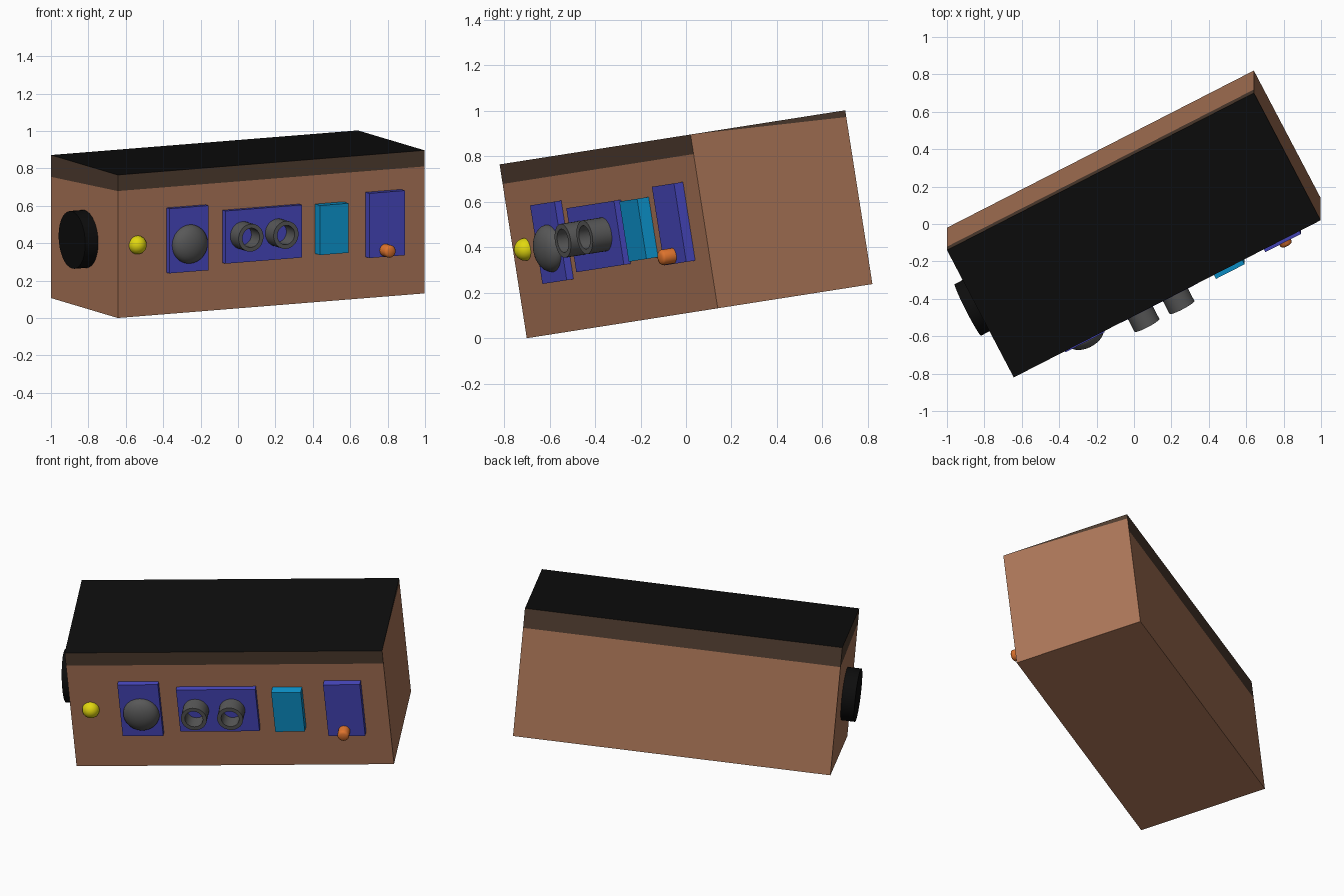
import bpy, bmesh, math
from mathutils import Matrix, Vector

if "Cube" in bpy.data.objects:
    bpy.data.objects.remove(bpy.data.objects["Cube"])

# Whole model is a box turned and tipped slightly forward
L, D, H = 1.848, 0.776, 0.774
YAW, TIP = math.radians(27.4), math.radians(8.9)
total_y = H * math.sin(TIP) + (L * math.sin(YAW) + D * math.cos(YAW)) * math.cos(TIP)
ORIGIN = Vector((-1 + D * math.sin(YAW), -total_y / 2 + H * math.sin(TIP), 0))
FRAME = Matrix.Translation(ORIGIN) @ Matrix.Rotation(TIP, 4, 'X') @ Matrix.Rotation(YAW, 4, 'Z')
TO_FRONT = Matrix.Rotation(math.pi / 2, 4, 'X')      # local z -> out of the front face
TO_LEFT = Matrix.Rotation(-math.pi / 2, 4, 'Y')      # local z -> out of the left end


def material(name, rgb):
    def lin(c):
        c /= 255
        return c / 12.92 if c <= 0.04045 else ((c + 0.055) / 1.055) ** 2.4
    m = bpy.data.materials.new(name)
    m.diffuse_color = (*[lin(c) for c in rgb], 1)
    m.use_nodes = True
    m.node_tree.nodes["Principled BSDF"].inputs["Base Color"].default_value = m.diffuse_color
    return m


BROWN = material("brown", (172, 118, 88))
DARK = material("dark_brown", (80, 61, 48))
BLACK = material("black", (13, 13, 13))
BLUE = material("blue", (72, 72, 192))
CYAN = material("cyan", (13, 150, 208))
GREY = material("grey", (88, 88, 88))
YELLOW = material("yellow", (225, 215, 15))
ORANGE = material("orange", (222, 115, 45))


def finish(name, bm, mats, smooth=False):
    bmesh.ops.transform(bm, matrix=FRAME, verts=bm.verts)
    bmesh.ops.recalc_face_normals(bm, faces=bm.faces)
    me = bpy.data.meshes.new(name)
    bm.to_mesh(me)
    bm.free()
    ob = bpy.data.objects.new(name, me)
    bpy.context.collection.objects.link(ob)
    for m in mats:
        me.materials.append(m)
    if smooth:
        bpy.ops.object.select_all(action='DESELECT')
        ob.select_set(True)
        bpy.context.view_layer.objects.active = ob
        bpy.ops.object.shade_smooth_by_angle(angle=math.radians(40))
    return ob


def box(bm, x0, x1, y0, y1, z0, z1):
    mat = Matrix.Translation(((x0 + x1) / 2, (y0 + y1) / 2, (z0 + z1) / 2)) \
        @ Matrix.Diagonal((x1 - x0, y1 - y0, z1 - z0, 1))
    bmesh.ops.create_cube(bm, size=1, matrix=mat)


def plate(name, x0, x1, z0, z1, thick, mat):
    bm = bmesh.new()
    box(bm, x0, x1, -thick, 0.01, z0, z1)
    finish(name, bm, [mat])


def lathe(name, profile, place, mat, steps=32):
    """Spin an (r, z) profile round z, then place it."""
    bm = bmesh.new()
    vs = [bm.verts.new((r, 0, z)) for r, z in profile]
    es = [bm.edges.new(p) for p in zip(vs, vs[1:])]
    bmesh.ops.spin(bm, geom=vs + es, axis=(0, 0, 1), cent=(0, 0, 0),
                   angle=math.tau, steps=steps)
    bmesh.ops.remove_doubles(bm, verts=bm.verts, dist=1e-5)
    bmesh.ops.transform(bm, matrix=place, verts=bm.verts)
    finish(name, bm, [mat], True)


def on_front(x, z, out=0):
    return Matrix.Translation((x, -out, z)) @ TO_FRONT


def ball(name, x, z, out, r, depth, mat):
    bm = bmesh.new()
    bmesh.ops.create_uvsphere(bm, u_segments=32, v_segments=16, radius=1,
                              matrix=on_front(x, z, out) @ Matrix.Diagonal((r, r, depth, 1)))
    finish(name, bm, [mat], True)


# Body: brown box, black top, dark band under the top edge
bm = bmesh.new()
box(bm, 0, L, 0, D, 0, H)
front_z, back_z = H - 0.087, H - 0.118
bmesh.ops.bisect_plane(bm, geom=bm.verts[:] + bm.edges[:] + bm.faces[:],
                       plane_co=(0, 0, front_z),
                       plane_no=Vector((0, front_z - back_z, D)).normalized())
# thin dark wedge on the right end
ends = [f for f in bm.faces if f.normal.x > 0.9 and f.calc_center_median().z > 0.6]
geom = list({e for f in ends for e in f.edges}) + ends + list({v for f in ends for v in f.verts})
bmesh.ops.bisect_plane(bm, geom=geom, dist=1e-5, plane_co=(0, 0, H),
                       plane_no=Vector((0, 0.03, D)).normalized())
bm.normal_update()
for f in bm.faces:
    c = f.calc_center_median()
    if f.normal.z > 0.9:
        f.material_index = 2
    elif f.normal.x > 0.9:
        f.material_index = 1 if c.z > H - 0.03 else 0
    else:
        f.material_index = 1 if c.z > 0.6 else 0
finish("body", bm, [BROWN, DARK, BLACK])

# Round black knob on the left end
lathe("end_disc", [(0, -0.01), (0.155, -0.01), (0.155, 0.078), (0, 0.078)],
      Matrix.Translation((0, 0.382, 0.375)) @ TO_LEFT, BLACK)

# Front panels
plate("dome_panel", 0.293, 0.529, 0.225, 0.575, 0.034, BLUE)
plate("tube_panel", 0.631, 1.092, 0.253, 0.538, 0.034, BLUE)
plate("cyan_block", 1.188, 1.360, 0.263, 0.531, 0.058, CYAN)
plate("switch_panel", 1.492, 1.706, 0.223, 0.573, 0.045, BLUE)

# Controls on the front
ball("lamp", 0.118, 0.387, 0, 0.05, 0.05, YELLOW)
ball("dome", 0.415, 0.375, 0.034, 0.105, 0.062, GREY)
for i, x in enumerate((0.735, 0.946)):
    lathe(f"tube_{i + 1}", [(0.052, 0.02), (0.075, 0.02), (0.075, 0.13), (0.052, 0.13), (0.052, 0.02)],
          on_front(x, 0.399), GREY)
lathe("switch_knob", [(0, 0.04), (0.034, 0.04), (0.034, 0.098), (0.030, 0.106), (0.020, 0.111), (0, 0.113)],
      on_front(1.588, 0.259), ORANGE, 24)
